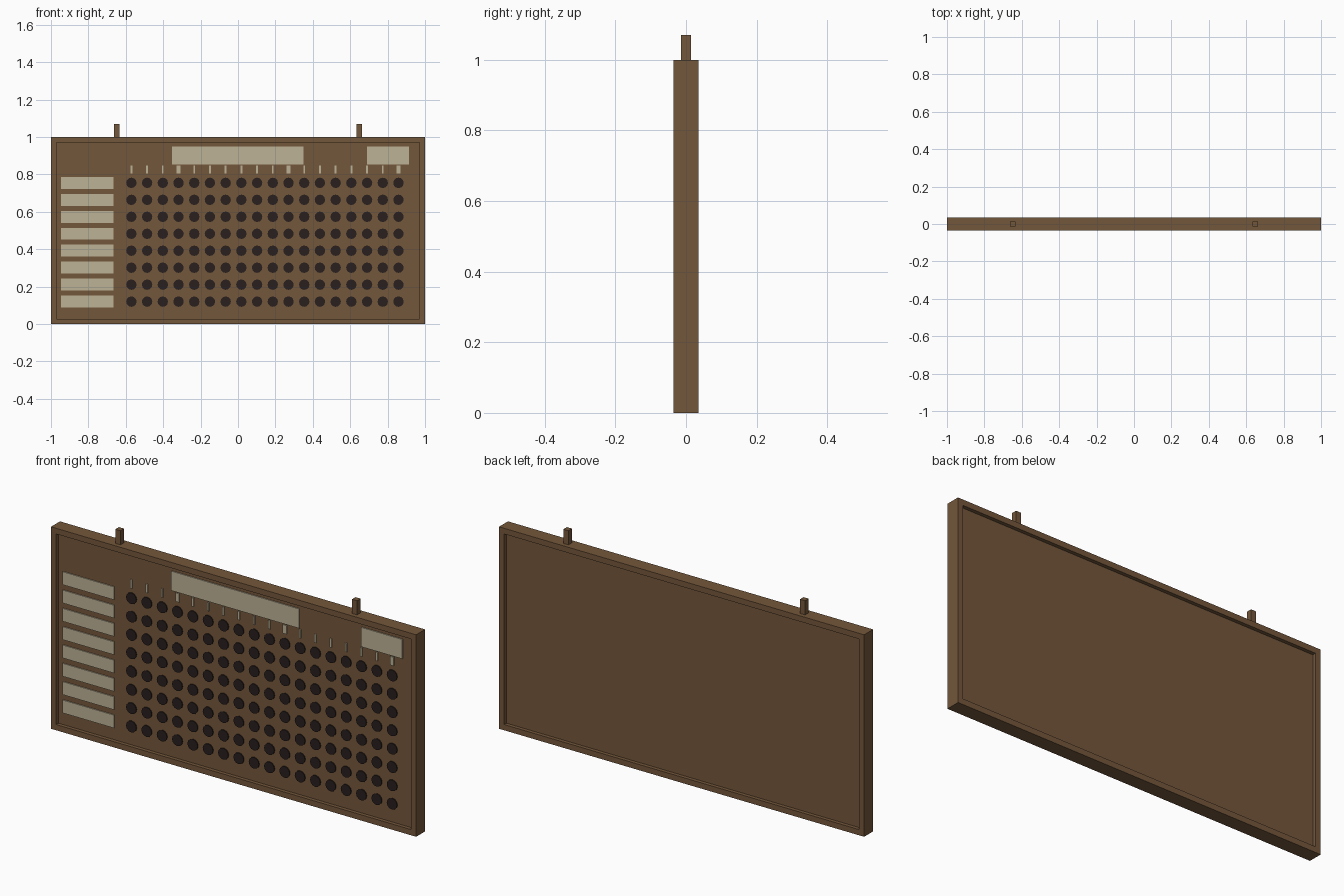
import bpy, bmesh, math
from mathutils import Matrix, Vector

if "Cube" in bpy.data.objects:
    bpy.data.objects.remove(bpy.data.objects["Cube"])


def material(name, color):
    m = bpy.data.materials.new(name)
    m.diffuse_color = (*color, 1)
    m.use_nodes = True
    m.node_tree.nodes["Principled BSDF"].inputs["Base Color"].default_value = m.diffuse_color
    return m


wood = material("brown wood", (0.174, 0.095, 0.044))
cream = material("cream label", (0.51, 0.445, 0.305))
dark = material("dark peg", (0.021, 0.014, 0.013))


def add_box(bm, x0, x1, y0, y1, z0, z1):
    mid = Vector(((x0 + x1) / 2, (y0 + y1) / 2, (z0 + z1) / 2))
    size = Matrix.Diagonal((x1 - x0, y1 - y0, z1 - z0, 1))
    bmesh.ops.create_cube(bm, size=1, matrix=Matrix.Translation(mid) @ size)


def finish(bm, name, mat):
    mesh = bpy.data.meshes.new(name)
    bm.to_mesh(mesh)
    bm.free()
    mesh.materials.append(mat)
    ob = bpy.data.objects.new(name, mesh)
    bpy.context.collection.objects.link(ob)
    return ob


def boxes(name, mat, items):
    bm = bmesh.new()
    for item in items:
        add_box(bm, *item)
    return finish(bm, name, mat)


HALF = 0.035      # half depth of the frame
PANEL = 0.017     # half depth of the recessed panel
FACE = -PANEL     # front of the panel
BORDER = 0.04

# Board: one slab with the front and back faces inset and pushed in
bm = bmesh.new()
add_box(bm, -1, 1, -HALF, HALF, 0, 1)
bm.normal_update()
for face in [f for f in bm.faces if abs(f.normal.y) > 0.9]:
    n = face.normal.copy()
    bmesh.ops.inset_region(bm, faces=[face], thickness=BORDER)
    inner = bmesh.ops.extrude_discrete_faces(bm, faces=[face])["faces"][0]
    bmesh.ops.translate(bm, verts=inner.verts, vec=-n * (HALF - PANEL))
finish(bm, "framed_board", wood)

# Hanging posts on the top edge
boxes("hanging_posts", wood,
      [(s * 0.648 - 0.014, s * 0.648 + 0.014, -0.014, 0.014, 0.995, 1.07)
       for s in (-1, 1)])

# Grid of pegs
columns = [-0.57 + 0.084 * i for i in range(18)]
rows = [0.12 + 0.0907 * j for j in range(8)]
turn = Matrix.Rotation(math.pi / 2, 4, 'X')
bm = bmesh.new()
for x in columns:
    for z in rows:
        bmesh.ops.create_cone(bm, cap_ends=True, segments=12, radius1=0.028,
                              radius2=0.028, depth=0.006,
                              matrix=Matrix.Translation((x, FACE - 0.002, z)) @ turn)
finish(bm, "pegs", dark)

# Row labels down the left side
boxes("row_labels", cream,
      [(-0.947, -0.665, FACE - 0.005, FACE + 0.002, z - 0.032, z + 0.032) for z in rows])

# Heading plates along the top
boxes("heading_plates", cream,
      [(x0, x1, FACE - 0.005, FACE + 0.002, 0.853, 0.949)
       for x0, x1 in ((-0.352, 0.35), (0.69, 0.915))])

# Column ticks, with every seventh one wide
boxes("column_ticks", cream,
      [(x - w, x + w, FACE - 0.005, FACE + 0.002, 0.805, 0.848)
       for i, x in enumerate(columns)
       for w in [0.01 if i % 7 == 3 else 0.005]])
